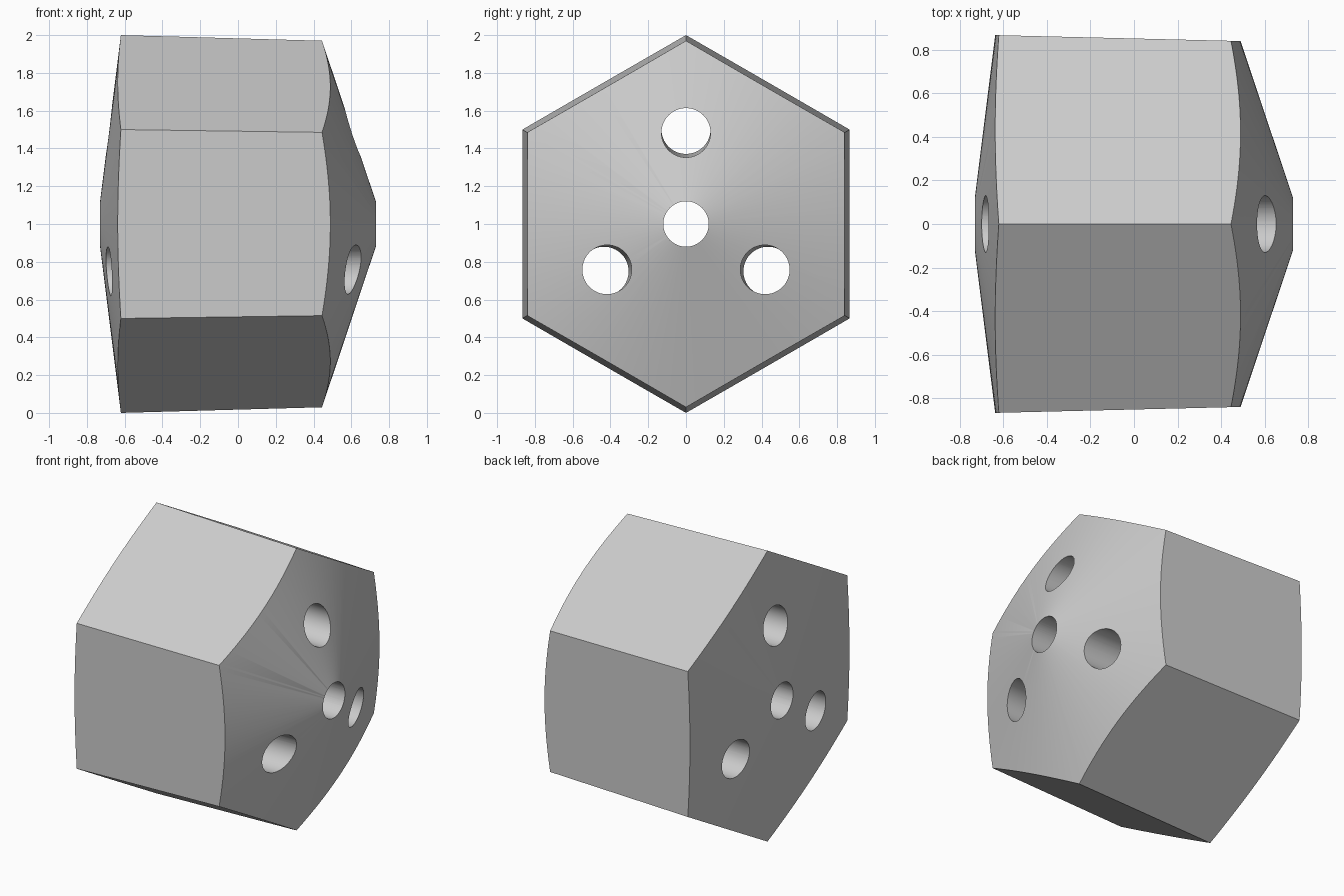
import bpy
import bmesh
from math import sin, cos, pi, radians
from mathutils import Vector

if "Cube" in bpy.data.objects:
    bpy.data.objects.remove(bpy.data.objects["Cube"])

AXIS_Z = 1.0


def radius_at(x):
    """Corner radius of the slightly tapered hexagon."""
    return 1.0 - 0.028 * (x + 0.62)


def loft(name, rings, sides):
    """Solid from rings (x, centre y, centre z, radius) about the x axis."""
    bm = bmesh.new()
    loops = []
    for x, cy, cz, r in rings:
        loops.append([bm.verts.new((x, cy + r * sin(2 * pi * i / sides),
                                    AXIS_Z + cz + r * cos(2 * pi * i / sides)))
                      for i in range(sides)])
    for a, b in zip(loops, loops[1:]):
        for i in range(sides):
            j = (i + 1) % sides
            bm.faces.new((a[i], a[j], b[j], b[i]))
    bm.faces.new(loops[0])
    bm.faces.new(loops[-1])
    bmesh.ops.recalc_face_normals(bm, faces=bm.faces)
    mesh = bpy.data.meshes.new(name)
    bm.to_mesh(mesh)
    bm.free()
    obj = bpy.data.objects.new(name, mesh)
    bpy.context.collection.objects.link(obj)
    return obj


def combine(target, tool, operation):
    """Apply a boolean and discard the helper."""
    tool.hide_render = True
    bpy.context.view_layer.objects.active = target
    mod = target.modifiers.new("cut", 'BOOLEAN')
    mod.operation = operation
    mod.solver = 'EXACT'
    mod.object = tool
    bpy.ops.object.modifier_apply(modifier=mod.name)
    bpy.data.objects.remove(tool)


# Tapered hexagonal body
body = loft("hexagonal_segment", [(x, 0, 0, radius_at(x)) for x in (-1, 1)], 6)

# Conical end faces
cones = loft("cone_trimmer", [(-0.739, 0, 0, 0.05), (-0.57, 0, 0, 1.4),
                              (0.301, 0, 0, 1.4), (0.753, 0, 0, 0.05)], 128)
combine(body, cones, 'INTERSECT')

# Central bore
combine(body, loft("bore", [(-1, 0, 0, 0.12), (1, 0, 0, 0.12)], 64), 'DIFFERENCE')

# Three outer channels that follow the taper
for k in range(3):
    angle = 2 * pi * k / 3
    rings = []
    for x in (-1, 1):
        d = 0.5 * radius_at(x)
        rings.append((x, d * sin(angle), d * cos(angle), 0.13))
    combine(body, loft("channel", rings, 64), 'DIFFERENCE')

# Grey material
grey = bpy.data.materials.new("light_grey")
grey.use_nodes = True
colour = (0.6, 0.6, 0.6, 1)
grey.diffuse_color = colour
grey.node_tree.nodes["Principled BSDF"].inputs["Base Color"].default_value = colour
body.data.materials.clear()
body.data.materials.append(grey)
for p in body.data.polygons:
    p.material_index = 0

# Smooth cones and bores, sharp rims
bpy.ops.object.select_all(action='DESELECT')
body.select_set(True)
bpy.context.view_layer.objects.active = body
bpy.ops.object.shade_smooth_by_angle(angle=radians(30))
